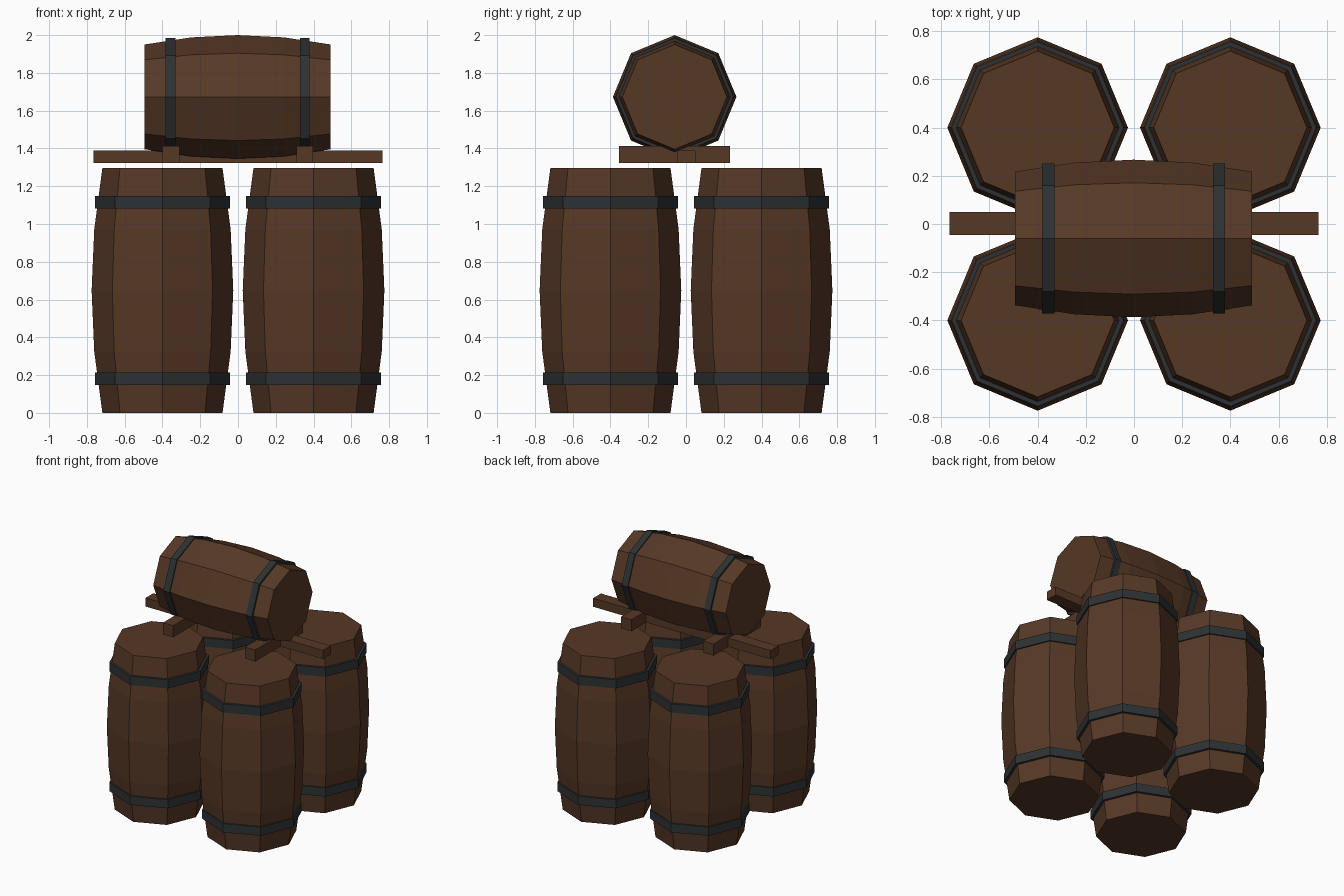
import bpy, bmesh, math
from mathutils import Matrix

if "Cube" in bpy.data.objects:
    bpy.data.objects.remove(bpy.data.objects["Cube"])


def material(name, rgb):
    m = bpy.data.materials.new(name)
    m.diffuse_color = (*rgb, 1)
    m.use_nodes = True
    m.node_tree.nodes["Principled BSDF"].inputs["Base Color"].default_value = m.diffuse_color
    return m


WOOD = material("brown wood", (0.093, 0.040, 0.019))
IRON = material("dark iron", (0.027, 0.031, 0.033))
SIDES = 8


def finish(name, bm, mat, matrix):
    bmesh.ops.recalc_face_normals(bm, faces=bm.faces)
    me = bpy.data.meshes.new(name)
    bm.to_mesh(me)
    bm.free()
    me.materials.append(mat)
    ob = bpy.data.objects.new(name, me)
    ob.matrix_world = matrix
    bpy.context.collection.objects.link(ob)


def lathe(name, profile, mat, matrix, ring=False):
    """Eight-sided turned shape from (radius, height) pairs; ring closes the profile."""
    bm = bmesh.new()
    loops = []
    for r, z in profile:
        loops.append([bm.verts.new((r * math.cos(math.tau * i / SIDES),
                                    r * math.sin(math.tau * i / SIDES), z))
                      for i in range(SIDES)])
    pairs = list(zip(loops, loops[1:]))
    if ring:
        pairs.append((loops[-1], loops[0]))
    else:
        bm.faces.new(loops[0])
        bm.faces.new(loops[-1])
    for a, b in pairs:
        for i in range(SIDES):
            j = (i + 1) % SIDES
            bm.faces.new((a[i], a[j], b[j], b[i]))
    finish(name, bm, mat, matrix)


def beam(name, x, y, z):
    bm = bmesh.new()
    bmesh.ops.create_cube(bm, size=1)
    size = [b - a for a, b in (x, y, z)]
    mid = [(a + b) / 2 for a, b in (x, y, z)]
    finish(name, bm, WOOD, Matrix.Translation(mid) @ Matrix.Diagonal((*size, 1)))


# Profiles centred on the barrel's middle
STAVES = [(0.318, -0.648), (0.361, -0.324), (0.375, 0), (0.361, 0.324), (0.318, 0.648)]
HOOP = [(0.325, -0.034), (0.357, -0.034), (0.357, 0.034), (0.325, 0.034)]


def barrel(name, matrix, hoop_at=0.467):
    lathe(name + "_staves", STAVES, WOOD, matrix)
    for label, z in (("lower", -hoop_at), ("upper", hoop_at)):
        lathe(f"{name}_{label}_hoop", HOOP, IRON,
              matrix @ Matrix.Translation((0, 0, z)), ring=True)


# Four standing barrels
for side, x in (("left", -0.4), ("right", 0.4)):
    for end, y in (("front", -0.4), ("back", 0.4)):
        barrel(f"{end}_{side}_barrel", Matrix.Translation((x, y, 0.648)))

# Smaller barrel lying on its side
barrel("lying_barrel", Matrix.Translation((-0.002, -0.06, 1.673))
       @ Matrix.Rotation(math.pi / 2, 4, 'Y')
       @ Matrix.Diagonal((0.872, 0.872, 0.76, 1)))

# Plank and the two cross beams under the lying barrel
beam("long_plank", (-0.765, 0.765), (-0.045, 0.05), (1.323, 1.39))
for side, x in (("left", -0.355), ("right", 0.353)):
    beam(side + "_cross_beam", (x - 0.044, x + 0.044), (-0.355, 0.232), (1.323, 1.413))
